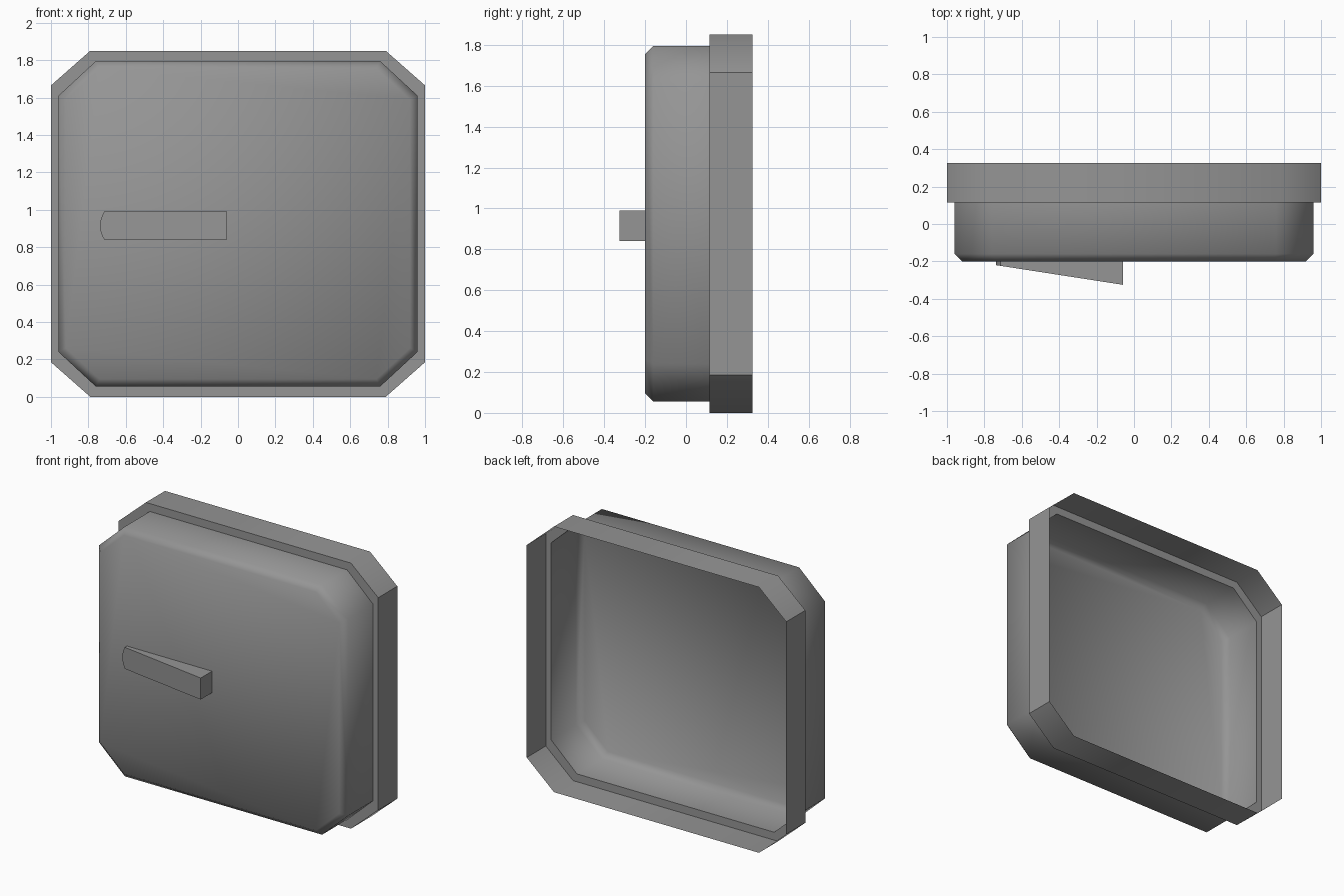
import bpy
import bmesh
import math

cube = bpy.data.objects.get("Cube")
if cube:
    bpy.data.objects.remove(cube, do_unlink=True)

grey = bpy.data.materials.new("plain grey")
grey.use_nodes = True
colour = (0.3, 0.3, 0.3, 1)
grey.diffuse_color = colour
grey.node_tree.nodes["Principled BSDF"].inputs["Base Color"].default_value = colour

MID_Z = 0.925


def octagon(half_x, half_z, cut_x, cut_z, y):
    """Rectangle with cut corners, counter-clockwise seen from the front."""
    ix, iz = half_x - cut_x, half_z - cut_z
    pts = [(half_x, -iz), (half_x, iz), (ix, half_z), (-ix, half_z),
           (-half_x, iz), (-half_x, -iz), (-ix, -half_z), (ix, -half_z)]
    return [(x, y, MID_Z + z) for x, z in pts]


def loft(name, loops, cap, smooth_angle):
    """Skin matching loops from back to front, optionally closing the front."""
    bm = bmesh.new()
    rings = [[bm.verts.new(p) for p in loop] for loop in loops]
    n = len(rings[0])
    for a, b in zip(rings, rings[1:]):
        for i in range(n):
            j = (i + 1) % n
            bm.faces.new((a[i], a[j], b[j], b[i]))
    if cap:
        bm.faces.new(rings[-1])
    mesh = bpy.data.meshes.new(name)
    bm.to_mesh(mesh)
    bm.free()
    mesh.materials.append(grey)
    obj = bpy.data.objects.new(name, mesh)
    bpy.context.collection.objects.link(obj)
    bpy.ops.object.select_all(action='DESELECT')
    obj.select_set(True)
    bpy.context.view_layer.objects.active = obj
    bpy.ops.object.shade_smooth_by_angle(angle=math.radians(smooth_angle))
    return obj


# Thin outer rim, open at the back, with a narrow step facing forward
step_y = 0.115
tub_mouth = octagon(0.96, 0.87, 0.20, 0.185, step_y)
loft("outer_rim", [octagon(1, 0.925, 0.21, 0.185, 0.325),
                   octagon(1, 0.925, 0.21, 0.185, step_y),
                   tub_mouth], False, 45)

# Hollow front tub with a softened front edge
loft("front_tub", [tub_mouth,
                   octagon(0.96, 0.87, 0.20, 0.185, -0.16),
                   octagon(0.92, 0.83, 0.18, 0.166, -0.2)], True, 80)

# Wedge handle: rounded thin end, tall square end
half_h, x_end, x_round, bulge = 0.075, -0.06, -0.715, 0.023
outline = [(x_end, -half_h), (x_end, half_h)]
for k in range(9):
    t = 1 - k / 4
    outline.append((x_round - bulge * (1 - t * t), half_h * t))


def slope_y(x):
    return -0.22 - 0.105 * (x + 0.738) / 0.678


loft("wedge_handle", [[(x, -0.2, 0.915 + z) for x, z in outline],
                      [(x, slope_y(x), 0.915 + z) for x, z in outline]], True, 30)
